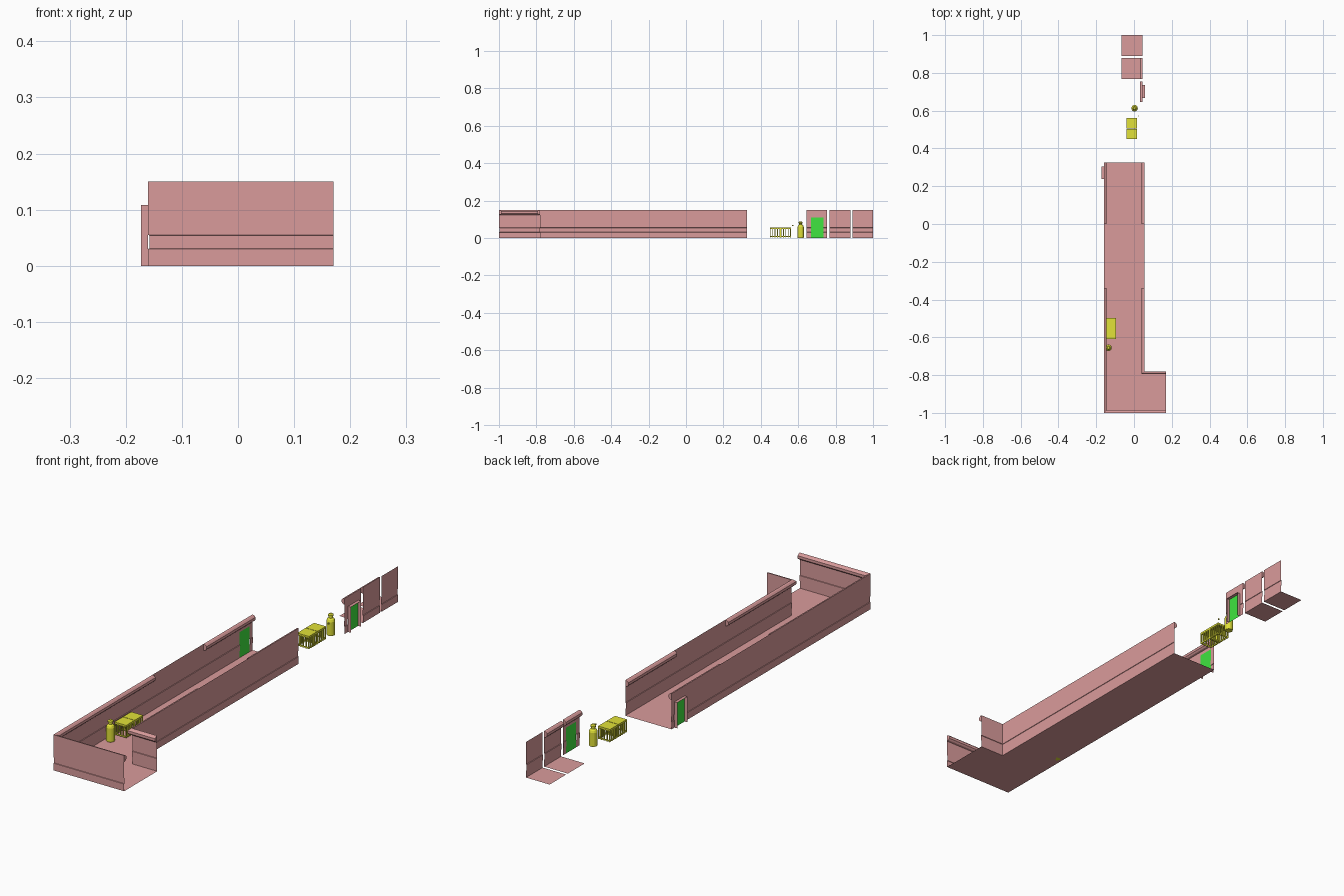
import bpy, bmesh, math
from mathutils import Vector

if "Cube" in bpy.data.objects:
    bpy.data.objects.remove(bpy.data.objects["Cube"])


def material(name, rgb):
    m = bpy.data.materials.new(name)
    m.diffuse_color = (*rgb, 1)
    m.use_nodes = True
    m.node_tree.nodes["Principled BSDF"].inputs["Base Color"].default_value = m.diffuse_color
    return m


RED = material("red_panel", (0.70, 0.33, 0.33))
GREEN = material("green_door", (0.05, 0.78, 0.05))
YELLOW = material("yellow_prop", (0.76, 0.76, 0.04))


def finish(name, bm, mat):
    bmesh.ops.recalc_face_normals(bm, faces=bm.faces)
    me = bpy.data.meshes.new(name)
    bm.to_mesh(me)
    bm.free()
    me.materials.append(mat)
    ob = bpy.data.objects.new(name, me)
    bpy.context.collection.objects.link(ob)
    return ob


def sheet(name, pts, mat):
    bm = bmesh.new()
    bm.faces.new([bm.verts.new(p) for p in pts])
    return finish(name, bm, mat)


def sweep(name, path, profile, side, caps=False):
    """Mitred sweep of (inward offset, z) points along a ground path."""
    p = [Vector(q) for q in path]
    dirs = [(b - a).normalized() for a, b in zip(p, p[1:])]
    norms = [Vector((-d.y, d.x)) * side for d in dirs]
    bm = bmesh.new()
    rings = []
    for i, q in enumerate(p):
        a, b = norms[max(i - 1, 0)], norms[min(i, len(norms) - 1)]
        n = (a + b) / (1 + a.dot(b))
        rings.append([bm.verts.new((q.x + n.x * o, q.y + n.y * o, z)) for o, z in profile])
    for r, s in zip(rings, rings[1:]):
        for j in range(len(profile) - 1):
            bm.faces.new((r[j], r[j + 1], s[j + 1], s[j]))
    if caps:
        bm.faces.new(rings[0])
        bm.faces.new(rings[-1])
    return finish(name, bm, RED)


WALL = [(0, 0), (0, .03), (.002, .031), (.002, .054), (0, .055), (0, .124), (0, .15)]
PIPE = [(0, .123), (.008, .125), (.014, .131), (.014, .142), (.008, .148), (0, .15)]
LEFT, RIGHT = 1, -1
DOOR_H = .108


def door_wall(prefix, x, y0, out, side):
    """Wall tile 0.11 long with a door opening and an outward sleeve."""
    a, b, y1 = y0 + .023, y0 + .09, y0 + .11
    sweep(prefix + "_near_pier", [(x, y0), (x, a)], WALL, side)
    sweep(prefix + "_far_pier", [(x, b), (x, y1)], WALL, side)
    sweep(prefix + "_lintel", [(x, a), (x, b)], [(0, DOOR_H), (0, .15)], side)
    sheet(prefix + "_door", [(x, a, 0), (x, b, 0), (x, b, DOOR_H), (x, a, DOOR_H)], GREEN)
    bm = bmesh.new()
    outline = [(a, 0), (a, DOOR_H), (b, DOOR_H), (b, 0)]
    rows = [[bm.verts.new((xx, y, z)) for y, z in outline] for xx in (x, x + out * .013)]
    for j in range(3):
        bm.faces.new((rows[0][j], rows[0][j + 1], rows[1][j + 1], rows[1][j]))
    finish(prefix + "_door_sleeve", bm, RED)


# L-shaped corridor floor
sheet("corridor_floor", [(-.16, -1, 0), (.17, -1, 0), (.17, -.78, 0),
                         (.055, -.78, 0), (.055, .325, 0), (-.16, .325, 0)], RED)

# corridor walls
sweep("outer_wall", [(.17, -1), (-.16, -1), (-.16, .215)], WALL, RIGHT)
sweep("inner_wall", [(.17, -.78), (.055, -.78), (.055, .325)], WALL, LEFT)
door_wall("corridor", -.16, .215, -1, RIGHT)

# ceiling-height pipes, with a gap in the middle of the corridor
sweep("outer_pipe", [(.17, -1), (-.16, -1), (-.16, -.34)], PIPE, RIGHT, True)
sweep("outer_pipe_end", [(-.16, 0), (-.16, .325)], PIPE, RIGHT, True)
sweep("inner_pipe", [(.17, -.78), (.055, -.78), (.055, -.34)], PIPE, LEFT, True)
sweep("inner_pipe_end", [(.055, 0), (.055, .325)], PIPE, LEFT, True)

# loose kit tiles behind the corridor
door_wall("spare", .045, .645, 1, LEFT)
sweep("spare_door_pipe", [(.045, .645), (.045, .755)], PIPE, LEFT, True)
for name, y0, y1, piped in (("pipe_tile", .767, .879, True), ("plain_tile", .89, 1.0, False)):
    sheet(name + "_floor", [(-.065, y0, 0), (.045, y0, 0), (.045, y1, 0), (-.065, y1, 0)], RED)
    sweep(name + "_wall", [(.045, y0), (.045, y1)], WALL, LEFT)
    if piped:
        sweep(name + "_pipe", [(.045, y0), (.045, y1)], PIPE, LEFT, True)


def add_box(bm, c, s):
    vs = bmesh.ops.create_cube(bm, size=1)["verts"]
    for v in vs:
        v.co = Vector([v.co[i] * s[i] + c[i] for i in range(3)])


def crate(name, cx, cy):
    """Solid lid on a cage of thin slats."""
    bm = bmesh.new()
    w, h, t = .055, .057, .004
    e = w / 2 - t / 2
    add_box(bm, (cx, cy, h - .004), (w, w, .008))
    for s in (-1, 1):
        add_box(bm, (cx + s * e, cy, .007), (t, w, .005))
        add_box(bm, (cx, cy + s * e, .007), (w, t, .005))
        for k in range(5):
            d = -e + k * e / 2
            add_box(bm, (cx + s * e, cy + d, h / 2), (t, t, h - .006))
            if 0 < k < 4:
                add_box(bm, (cx + d, cy + s * e, h / 2), (t, t, h - .006))
    finish(name, bm, YELLOW)


def bottle(name, cx, cy):
    prof = [(0, 0), (.016, 0), (.017, .003), (.017, .058), (.014, .066), (.008, .071),
            (.008, .078), (.011, .079), (.011, .084), (.006, .088), (0, .088)]
    bm = bmesh.new()
    vs = [bm.verts.new((r, 0, z)) for r, z in prof]
    es = [bm.edges.new(q) for q in zip(vs, vs[1:])]
    bmesh.ops.spin(bm, geom=vs + es, cent=(0, 0, 0), axis=(0, 0, 1),
                   angle=2 * math.pi, steps=16, use_duplicate=False)
    bmesh.ops.remove_doubles(bm, verts=bm.verts, dist=1e-5)
    bmesh.ops.translate(bm, verts=bm.verts, vec=(cx, cy, 0))
    finish(name, bm, YELLOW)


# crates and gas bottles, loose and inside the corridor
for tag, cx, cy in (("spare", -.011, .505), ("corridor", -.122, -.553)):
    crate(tag + "_crate_front", cx, cy - .0285)
    crate(tag + "_crate_back", cx, cy + .0285)
bottle("spare_bottle", .003, .613)
bottle("corridor_bottle", -.135, -.655)

# tiny loose knob beside the crates
bm = bmesh.new()
add_box(bm, (.022, .571, .066), (.004, .006, .006))
finish("loose_knob", bm, YELLOW)
